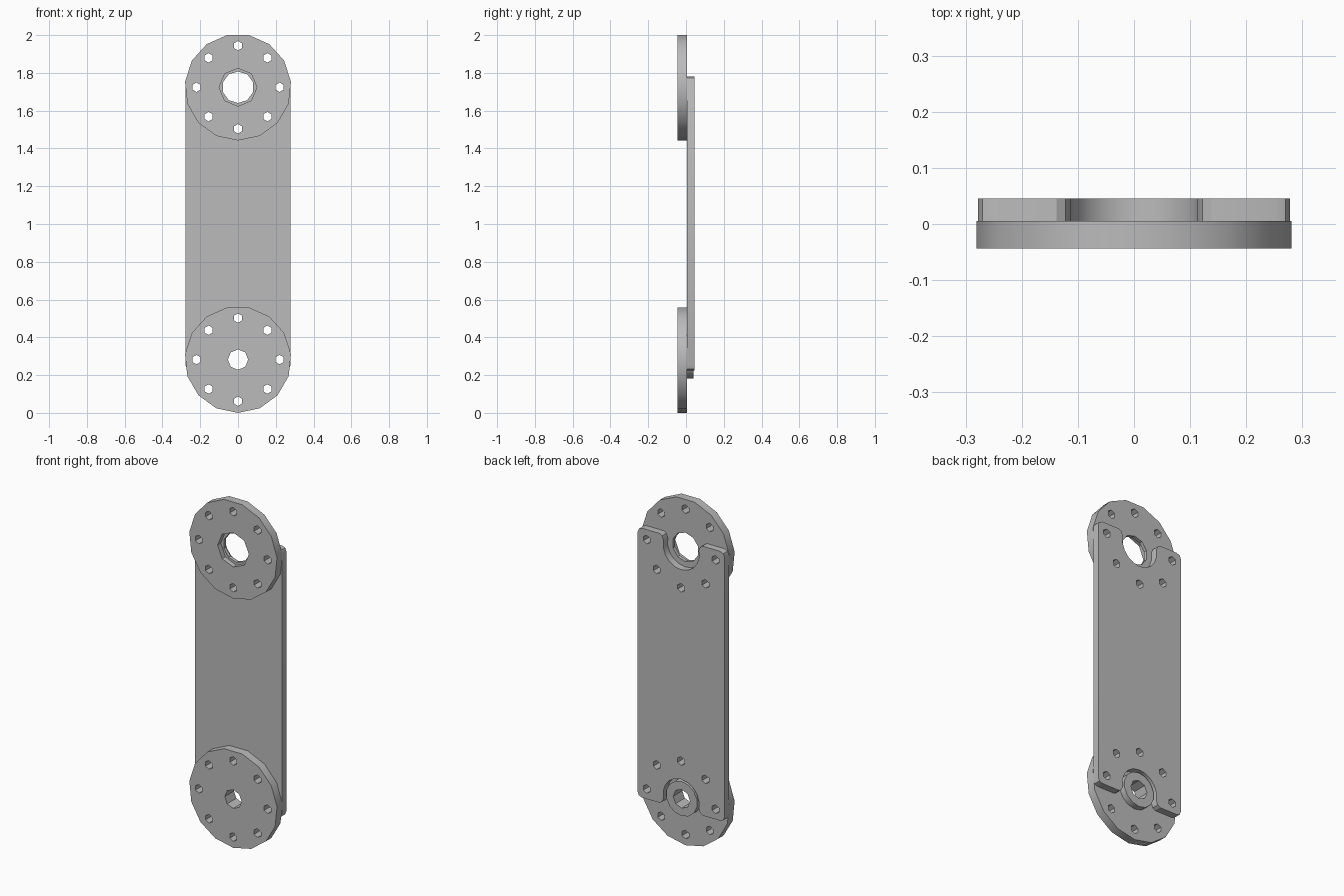
import bpy, bmesh, math

LOW, HIGH = 0.282, 1.724          # heights of the two disc centres
FRONT, MID, BACK = -0.044, 0.005, 0.045
DISC_R, BOLT_R = 0.282, 0.22

if "Cube" in bpy.data.objects:
    bpy.data.objects.remove(bpy.data.objects["Cube"], do_unlink=True)

grey = bpy.data.materials.new("plain_grey")
grey.use_nodes = True
colour = (0.5, 0.5, 0.5, 1)
grey.diffuse_color = colour
grey.node_tree.nodes["Principled BSDF"].inputs["Base Color"].default_value = colour


def prism(bm, points, y0, y1):
    """Extrude an x-z outline from y0 to y1."""
    face = bm.faces.new([bm.verts.new((x, y0, z)) for x, z in points])
    new = bmesh.ops.extrude_face_region(bm, geom=[face])["geom"]
    verts = [v for v in new if isinstance(v, bmesh.types.BMVert)]
    bmesh.ops.translate(bm, verts=verts, vec=(0, y1 - y0, 0))


def ring(x, z, r, sides):
    """Regular polygon with a corner pointing down."""
    return [(x + r * math.sin(math.tau * i / sides), z - r * math.cos(math.tau * i / sides))
            for i in range(sides)]


def make(name, prisms):
    bm = bmesh.new()
    for points, y0, y1 in prisms:
        prism(bm, points, y0, y1)
    bmesh.ops.recalc_face_normals(bm, faces=bm.faces)
    mesh = bpy.data.meshes.new(name)
    bm.to_mesh(mesh)
    bm.free()
    mesh.materials.append(grey)
    obj = bpy.data.objects.new(name, mesh)
    bpy.context.collection.objects.link(obj)
    return obj


def cut(obj, prisms):
    """Subtract the prisms, then shade the part."""
    cutter = make(obj.name + "_cutter", prisms)
    cutter.hide_render = True
    mod = obj.modifiers.new("holes", "BOOLEAN")
    mod.operation, mod.solver, mod.object = "DIFFERENCE", "EXACT", cutter
    bpy.ops.object.select_all(action="DESELECT")
    bpy.context.view_layer.objects.active = obj
    obj.select_set(True)
    bpy.ops.object.modifier_apply(modifier=mod.name)
    bpy.data.objects.remove(cutter, do_unlink=True)
    bpy.ops.object.shade_smooth_by_angle(angle=math.radians(30))


def bolt_holes(z, steps):
    return [(ring(BOLT_R * math.sin(a), z + BOLT_R * math.cos(a), 0.025, 6), -0.1, 0.1)
            for a in (math.tau * i / 8 for i in steps)]


# Upper disc: bolt circle, through hole and a shallow front recess
upper_disc = make("upper_disc", [(ring(0, HIGH, DISC_R, 15), FRONT, MID)])
cut(upper_disc, bolt_holes(HIGH, range(8)) + [(ring(0, HIGH, 0.084, 10), -0.1, 0.1)])
cut(upper_disc, [(ring(0, HIGH, 0.1, 8), -0.1, -0.015)])

# Lower disc: bolt circle and small bore
lower_disc = make("lower_disc", [(ring(0, LOW, DISC_R, 15), FRONT, MID)])
cut(lower_disc, bolt_holes(LOW, range(8)) + [(ring(0, LOW, 0.054, 8), -0.1, 0.1)])

# Boss behind the lower disc
boss = make("rear_boss", [(ring(0, LOW, 0.1, 14), MID, 0.04)])
cut(boss, [(ring(0, LOW, 0.054, 8), -0.1, 0.1)])

# Link plate: rounded corners and a round notch at each end
half_end = [(0.278, 0.03), (0.27, 0.05), (0.25, 0.058), (0.138, 0.058), (0.122, 0.048), (0.113, 0.025)]
half_end += [(0.115 * math.cos(a), -0.115 * math.sin(a)) for a in (0.15, 0.5, 0.85, 1.2)]
end = half_end + [(0, -0.115)] + [(-x, z) for x, z in reversed(half_end)]
outline = [(x, HIGH + z) for x, z in end] + [(x, LOW - z) for x, z in reversed(end)]
plate = make("link_plate", [(outline, MID, BACK)])
cut(plate, bolt_holes(HIGH, range(2, 7)) + bolt_holes(LOW, (6, 7, 0, 1, 2)))
